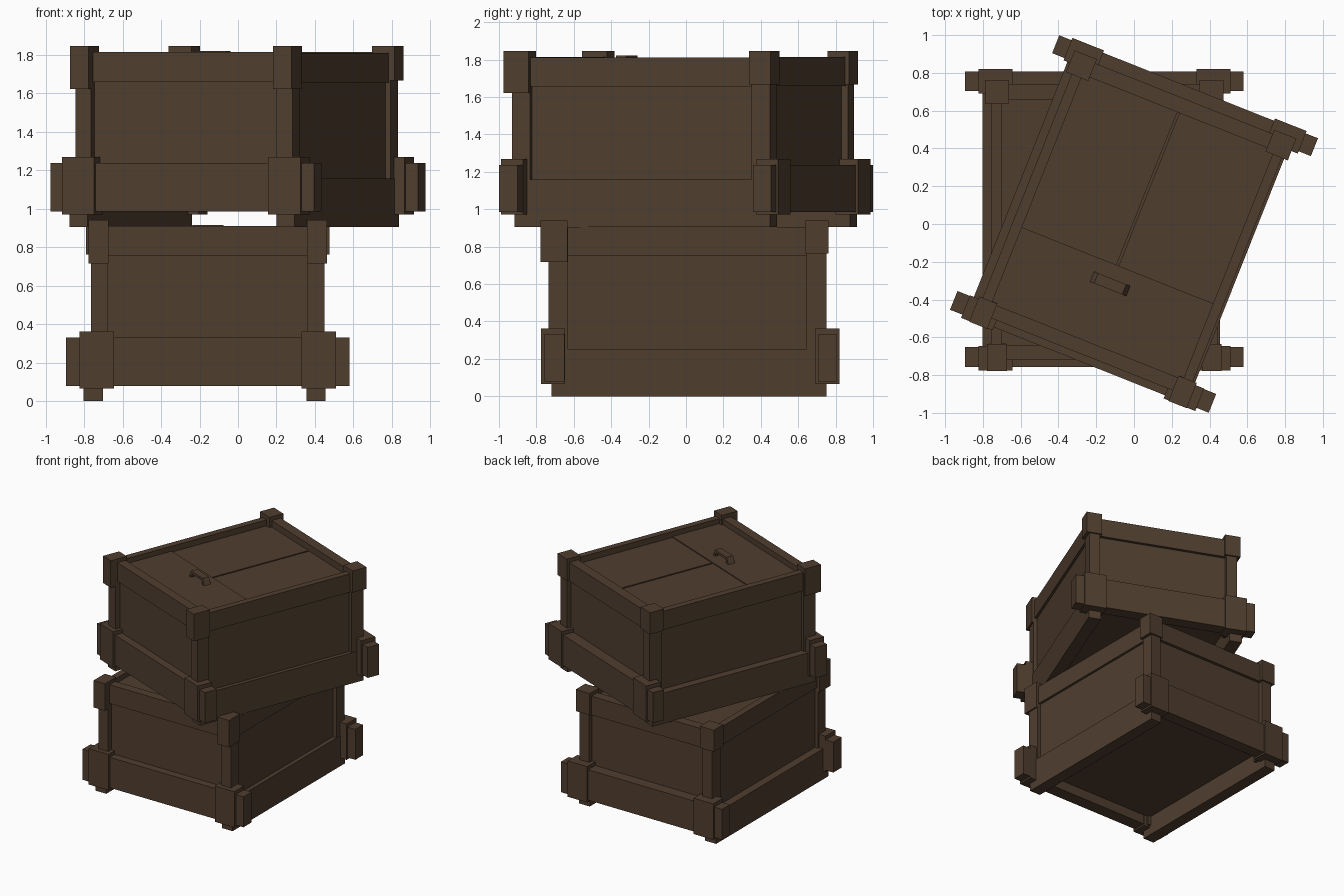
import bpy, bmesh, math
from mathutils import Matrix

if "Cube" in bpy.data.objects:
    bpy.data.objects.remove(bpy.data.objects["Cube"])

wood = bpy.data.materials.new("dark_brown_wood")
wood.diffuse_color = (0.080, 0.048, 0.028, 1)
wood.use_nodes = True
wood.node_tree.nodes["Principled BSDF"].inputs["Base Color"].default_value = wood.diffuse_color


def prism(name, xf, pts, y0, y1):
    """Extrude an x-z profile from y0 to y1, then place it with xf."""
    bm = bmesh.new()
    a = [bm.verts.new((x, y0, z)) for x, z in pts]
    b = [bm.verts.new((x, y1, z)) for x, z in pts]
    n = len(pts)
    bm.faces.new(a)
    bm.faces.new(b[::-1])
    for i in range(n):
        j = (i + 1) % n
        bm.faces.new((a[i], b[i], b[j], a[j]))
    bmesh.ops.recalc_face_normals(bm, faces=bm.faces)
    me = bpy.data.meshes.new(name)
    bm.to_mesh(me)
    bm.free()
    me.materials.append(wood)
    ob = bpy.data.objects.new(name, me)
    ob.matrix_world = xf
    bpy.context.collection.objects.link(ob)


def crate(tag, xf):
    def box(name, x0, x1, y0, y1, z0, z1):
        prism(f"{tag}_{name}", xf, [(x0, z0), (x1, z0), (x1, z1), (x0, z1)], y0, y1)

    # long lower boards at front and back, with overhanging ends
    box("front_lower_board", -.737, .737, -.782, -.675, .08, .332)
    box("back_lower_board", -.737, .737, .68, .782, .08, .332)
    # lower side boards that the crate stands on
    box("left_lower_board", -.645, -.545, -.744, .726, 0, .253)
    box("right_lower_board", .512, .611, -.744, .726, 0, .253)
    # upper rim boards
    box("front_upper_board", -.56, .56, -.743, -.669, .755, .91)
    box("back_upper_board", -.56, .56, .635, .715, .755, .91)
    box("left_upper_board", -.60, -.545, -.68, .65, .752, .905)
    box("right_upper_board", .545, .598, -.68, .65, .752, .905)
    # recessed wall panels
    box("front_panel", -.56, .56, -.718, -.685, .1, .80)
    box("back_panel", -.56, .56, .66, .69, .1, .80)
    box("left_panel", -.58, -.55, -.69, .66, .1, .80)
    box("right_panel", .55, .578, -.69, .66, .1, .80)
    # floor
    box("floor", -.56, .56, -.69, .68, .16, .19)
    for s, side in ((-1, "left"), (1, "right")):
        def sbox(name, a, b, *r):
            box(f"{side}_{name}", min(s * a, s * b), max(s * a, s * b), *r)
        # corner posts
        sbox("front_post", .518, .607, -.761, -.657, .08, .90)
        sbox("back_post", .518, .607, .618, .726, .08, .90)
        # caps over the post tops
        sbox("front_cap", .516, .62, -.803, -.659, .717, .941)
        sbox("back_cap", .505, .632, .614, .738, .762, .941)
        # clamps around the lower boards
        sbox("front_clamp", .487, .667, -.80, -.672, .066, .363)
        sbox("back_clamp", .487, .667, .667, .795, .066, .363)
        # rear lid planks with a narrow gap
        sbox("lid_plank", .006, .55, -.24, .64, .82, .856)
    box("lid_front_plank", -.55, .55, -.675, -.236, .82, .864)
    # arched lid handle
    prism(f"{tag}_handle", xf,
          [(-.105, .86), (-.08, .916), (.08, .916), (.105, .86),
           (.08, .86), (.065, .895), (-.065, .895), (-.08, .86)], -.37, -.312)


crate("lower_crate", Matrix.Translation((-.157, .025, 0)))
crate("upper_crate", Matrix.Translation((0, 0, .905)) @ Matrix.Rotation(math.radians(-21.7), 4, 'Z'))
